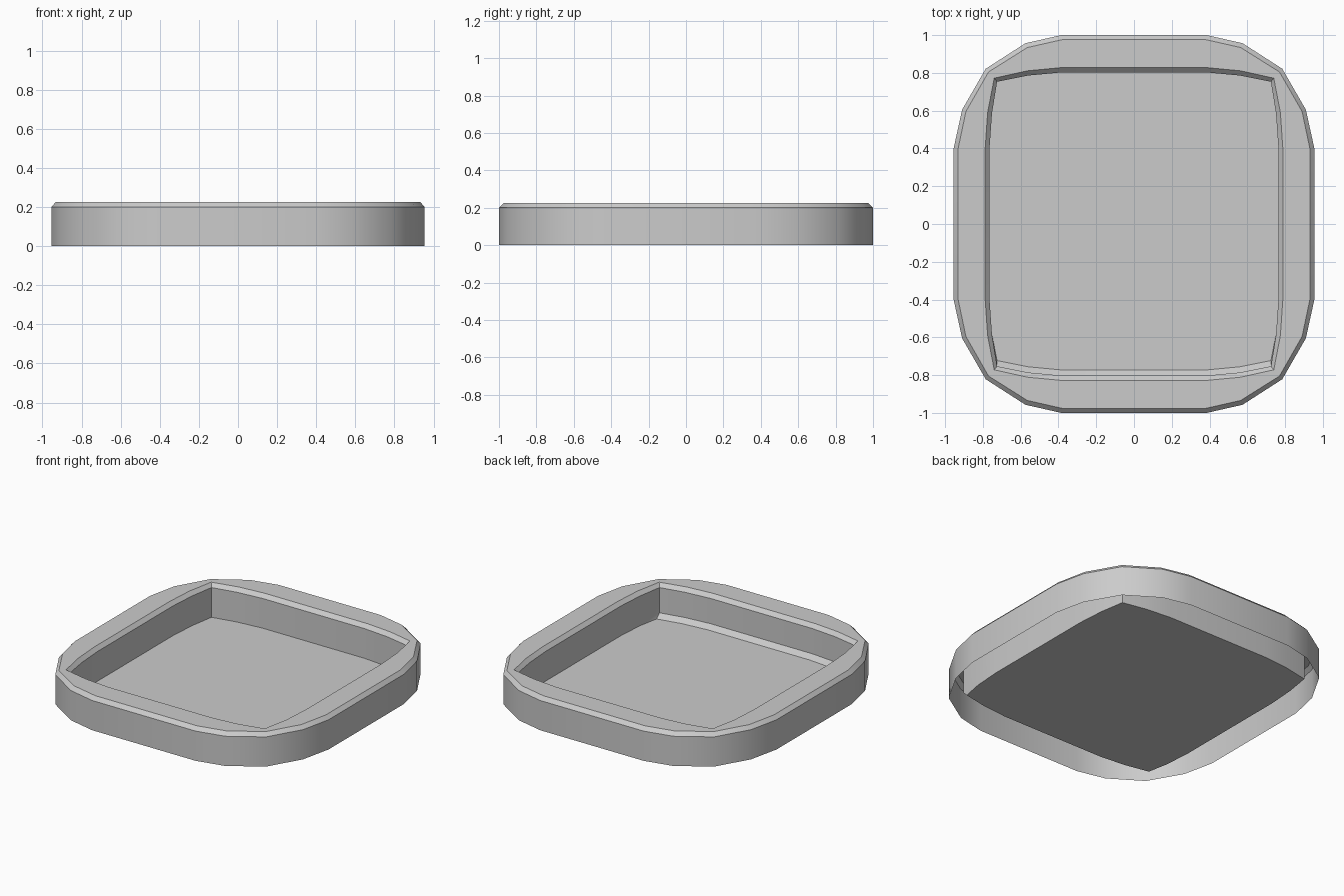
import bpy, bmesh, math

if "Cube" in bpy.data.objects:
    bpy.data.objects.remove(bpy.data.objects["Cube"])

# Quarter outlines, running from the +x side round to the +y side
OUTER = [(.955, .40), (.91, .605), (.785, .822), (.575, .957), (.385, 1.0)]
OUTER_TOP = [(.932, .395), (.89, .595), (.77, .805), (.565, .934), (.38, .976)]
INNER_TOP = [(.788, .40), (.775, .59), (.74, .772), (.565, .811), (.385, .828)]
INNER = [(.765, .40), (.752, .585), (.725, .753), (.56, .786), (.38, .803)]
RIM_Z, EDGE_Z, FILLET_Z = .225, .20, .03


def outline(quarter):
    """Mirror a quarter outline into a full counter-clockwise loop."""
    back = quarter[::-1]
    return (quarter + [(-x, y) for x, y in back]
            + [(-x, -y) for x, y in quarter] + [(x, -y) for x, y in back])


def level(quarter, z):
    return [(x, y, z) for x, y in outline(quarter)]


# Slanted strip where the floor meets the front wall only
wall_foot = [(x, y, FILLET_Z if y < -.74 else 0) for x, y in outline(INNER)]
floor_edge = [(x, y + (.03 if y < -.74 else 0), 0) for x, y in outline(INNER)]

# Loops from the outside foot, over the rim, down to the floor (hollow underneath)
loops = [level(OUTER, 0), level(OUTER, EDGE_Z), level(OUTER_TOP, RIM_Z),
         level(INNER_TOP, RIM_Z), level(INNER, EDGE_Z), wall_foot, floor_edge]

bm = bmesh.new()
rings = [[bm.verts.new(p) for p in loop] for loop in loops]
for a, b in zip(rings, rings[1:]):
    n = len(a)
    for i in range(n):
        j = (i + 1) % n
        bm.faces.new((a[i], a[j], b[j], b[i]))
bm.faces.new(rings[-1])
bmesh.ops.remove_doubles(bm, verts=bm.verts, dist=1e-4)

mesh = bpy.data.meshes.new("tray")
bm.to_mesh(mesh)
bm.free()
tray = bpy.data.objects.new("tray", mesh)
bpy.context.collection.objects.link(tray)
bpy.context.view_layer.objects.active = tray
tray.select_set(True)
bpy.ops.object.shade_smooth_by_angle(angle=math.radians(30))
